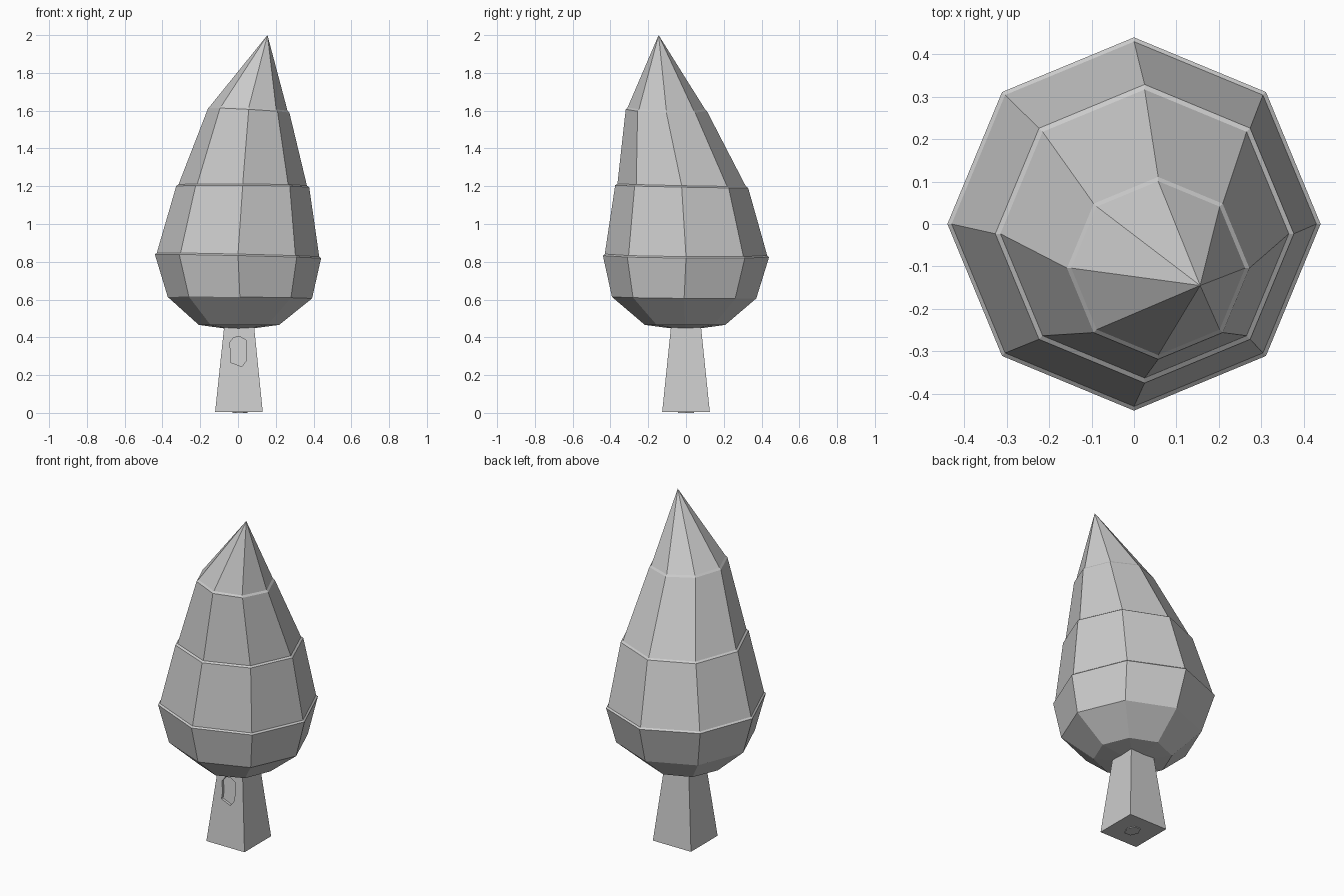
import bpy, bmesh
from math import cos, sin, pi

if "Cube" in bpy.data.objects:
    bpy.data.objects.remove(bpy.data.objects["Cube"])


def make_object(name, bm):
    bmesh.ops.recalc_face_normals(bm, faces=bm.faces)
    mesh = bpy.data.meshes.new(name)
    bm.to_mesh(mesh)
    bm.free()
    obj = bpy.data.objects.new(name, mesh)
    bpy.context.collection.objects.link(obj)
    return obj


def bridge(bm, a, b):
    n = len(a)
    for i in range(n):
        j = (i + 1) % n
        bm.faces.new((a[i], a[j], b[j], b[i]))


def loft(name, loops):
    """Closed solid through a series of equal-length point loops."""
    bm = bmesh.new()
    rings = [[bm.verts.new(p) for p in loop] for loop in loops]
    for a, b in zip(rings, rings[1:]):
        bridge(bm, a, b)
    bm.faces.new(rings[0])
    bm.faces.new(rings[-1])
    return make_object(name, bm)


# Foliage: leaning stack of octagonal rings with thin ledges between tiers
# centre x, centre y, radius, height, tilt in x, tilt in y
rings_data = [
    (0.005, -0.005, 0.213, 0.466, 0.0, 0.0),
    (0.01, -0.01, 0.382, 0.61, -0.004, -0.004),
    (0.0, 0.0, 0.44, 0.829, -0.01, -0.004),
    (0.0, 0.0, 0.43, 0.837, -0.01, -0.004),
    (0.025, -0.023, 0.352, 1.198, -0.003, -0.007),
    (0.025, -0.023, 0.34, 1.206, -0.003, -0.007),
    (0.057, -0.104, 0.215, 1.602, -0.012, -0.005),
    (0.057, -0.104, 0.205, 1.612, -0.012, -0.005),
]
bm = bmesh.new()
rings = []
for cx, cy, r, z, tx, ty in rings_data:
    ring = []
    for i in range(8):
        c, s = cos(i * pi / 4), sin(i * pi / 4)
        ring.append(bm.verts.new((cx + r * c, cy + r * s, z + tx * c + ty * s)))
    rings.append(ring)
for a, b in zip(rings, rings[1:]):
    bridge(bm, a, b)
tip = bm.verts.new((0.156, -0.145, 2.0))
base = bm.verts.new((0.0, 0.0, 0.437))
for ring, pole in ((rings[-1], tip), (rings[0], base)):
    for i in range(8):
        bm.faces.new((ring[i], ring[(i + 1) % 8], pole))
make_object("foliage", bm)


# Trunk: tapered square post
def square(cx, h, z):
    return [(cx + sx * h, sy * h, z) for sx, sy in ((-1, -1), (1, -1), (1, 1), (-1, 1))]


trunk = loft("trunk", [square(0.005, 0.126, 0.005), square(0.006, 0.078, 0.47)])

# Shallow knot hollow carved into the front of the trunk
knot = [(-0.045, 0.37), (-0.022, 0.40), (0.012, 0.402), (0.042, 0.385),
        (0.046, 0.28), (0.02, 0.245), (-0.04, 0.268), (-0.036, 0.31)]
front = lambda z: -0.126 + 0.048 * (z - 0.005) / 0.465
cutter = loft("knot_cutter", [[(x, front(z) + d, z) for x, z in knot] for d in (-0.05, 0.015)])
mod = trunk.modifiers.new("knot_hollow", 'BOOLEAN')
mod.operation = 'DIFFERENCE'
mod.object = cutter
mod.solver = 'EXACT'
cutter.hide_render = True
bpy.context.view_layer.objects.active = trunk
bpy.ops.object.modifier_apply(modifier=mod.name)
bpy.data.objects.remove(cutter)

# Small plate under the trunk
loft("base_plate", [[(0.01 + 0.04 * cos(i * pi / 3), 0.05 * sin(i * pi / 3), z)
                     for i in range(6)] for z in (0.0, 0.015)])
